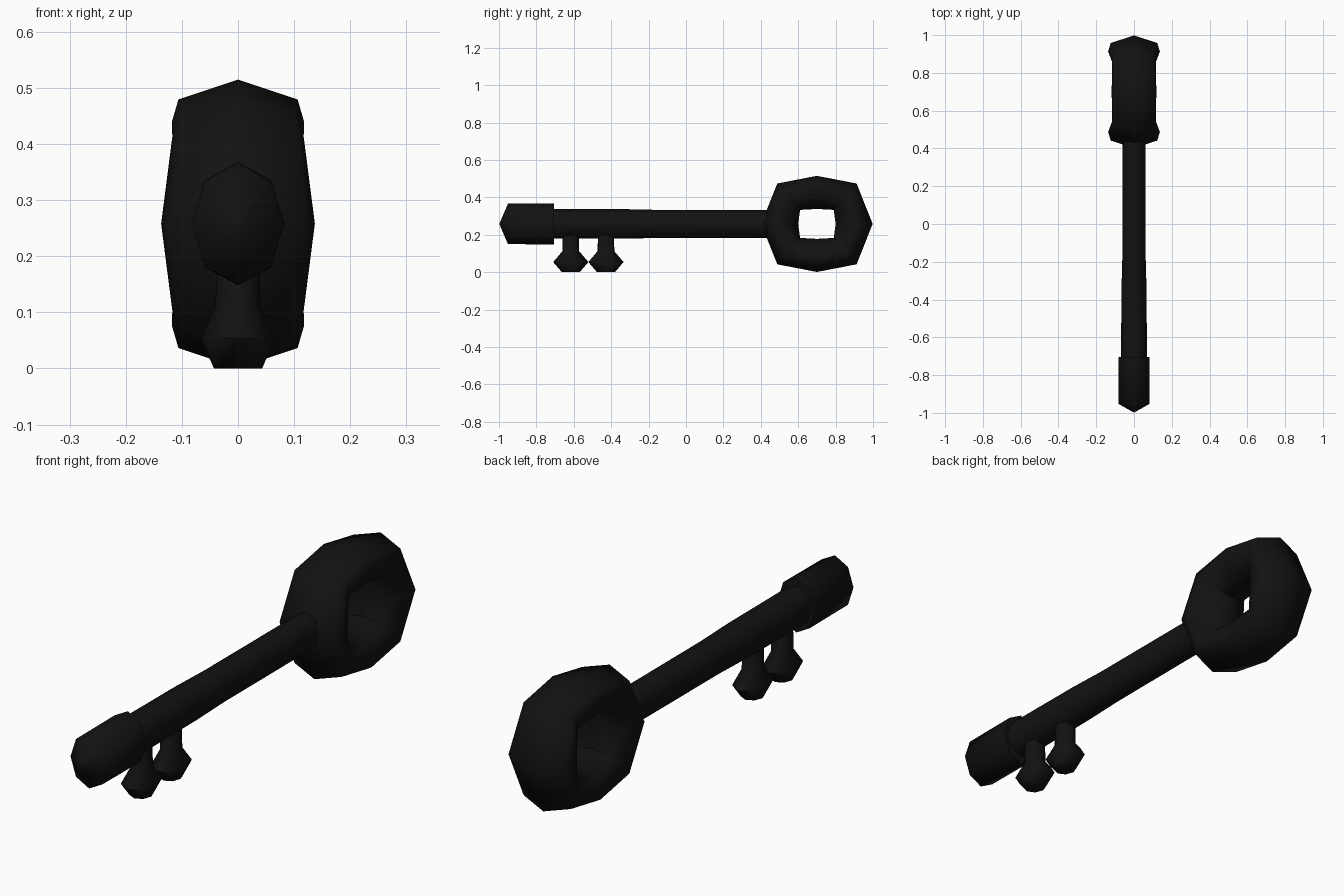
import bpy, math

if "Cube" in bpy.data.objects:
    bpy.data.objects.remove(bpy.data.objects["Cube"])

black = bpy.data.materials.new("black_iron")
black.diffuse_color = (0.006, 0.006, 0.006, 1)
black.use_nodes = True
black.node_tree.nodes["Principled BSDF"].inputs["Base Color"].default_value = black.diffuse_color
ZC = 0.258  # height of the key's long axis


def loft(name, rings, closed=False):
    """Skin equal-length rings of points; open lofts are capped at both ends."""
    n, m = len(rings[0]), len(rings)
    verts = [p for ring in rings for p in ring]
    faces = []
    for i in range(m if closed else m - 1):
        a, b = i * n, ((i + 1) % m) * n
        for j in range(n):
            k = (j + 1) % n
            faces.append((a + j, a + k, b + k, b + j))
    if not closed:
        faces += [tuple(range(n))[::-1], tuple(range((m - 1) * n, m * n))]
    mesh = bpy.data.meshes.new(name)
    mesh.from_pydata(verts, [], faces)
    mesh.materials.append(black)
    obj = bpy.data.objects.new(name, mesh)
    bpy.context.collection.objects.link(obj)
    bpy.ops.object.select_all(action='DESELECT')
    obj.select_set(True)
    bpy.context.view_layer.objects.active = obj
    bpy.ops.object.mode_set(mode='EDIT')
    bpy.ops.mesh.select_all(action='SELECT')
    bpy.ops.mesh.normals_make_consistent(inside=False)
    bpy.ops.object.mode_set(mode='OBJECT')
    bpy.ops.object.shade_smooth_by_angle(angle=math.radians(65))
    return obj


def oval(rx, ry):
    return [(rx * math.sin(i * math.pi / 4), ry * math.cos(i * math.pi / 4)) for i in range(8)]


def along_y(name, profile):
    return loft(name, [[(x, y, ZC + z) for x, z in oval(rx, rz)] for y, rx, rz in profile])


# Bow: eight stations around an oval ring, each an eight-sided section
# (outer y, z), (inner y, z), half thickness
right = ((0.298, 0), (0.100, 0), 0.137)
diag = ((0.212, 0.216), (0.090, 0.075), 0.117)
top = ((0, 0.257), (0, 0.080), 0.118)
rings = []
for st, sy, sz in [(right, 1, 1), (diag, 1, 1), (top, 1, 1), (diag, -1, 1),
                   (right, -1, 1), (diag, -1, -1), (top, 1, -1), (diag, 1, -1)]:
    (oy, oz), (iy, iz), t = st
    half = [(1, 0), (0.80, 0.90), (0.57, 1), (0.2, 0.72), (0, 0)]
    section = half + [(f, -w) for f, w in half[3:0:-1]]
    rings.append([(w * t, 0.70 + sy * (iy + (oy - iy) * f), ZC + sz * (iz + (oz - iz) * f))
                  for f, w in section])
loft("bow_ring", rings, closed=True)

# Shaft, swelling slightly towards the tip
along_y("shaft", [(0.50, 0.060, 0.075), (-0.15, 0.061, 0.075),
                  (-0.33, 0.066, 0.079), (-0.72, 0.069, 0.079)])

# Tip with a shallow pointed end
along_y("tip", [(-0.705, 0.083, 0.110), (-0.952, 0.083, 0.108), (-0.998, 0.001, 0.001)])

# Bits: a stem flaring to a faceted bulb
for i, y0 in enumerate((-0.616, -0.428)):
    profile = [(0.22, 0.038, 0.042), (0.112, 0.040, 0.045),
               (0.054, 0.066, 0.094), (0.0, 0.043, 0.048)]
    loft(f"bit_{i + 1}", [[(x, y0 + y, z) for x, y in oval(rx, ry)] for z, rx, ry in profile])
